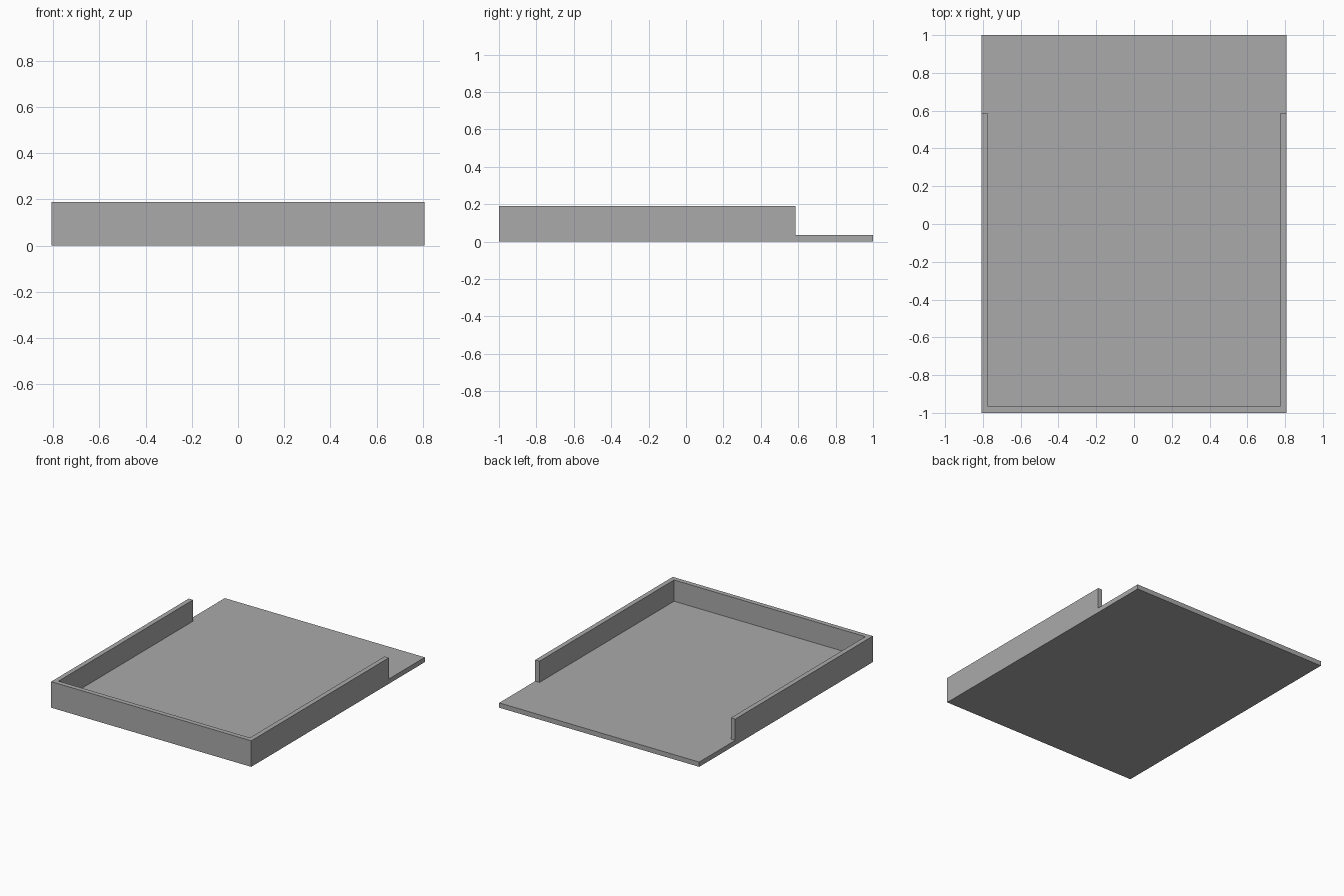
import bpy
import bmesh

if "Cube" in bpy.data.objects:
    bpy.data.objects.remove(bpy.data.objects["Cube"])

# Main dimensions
HALF_W, HALF_L, HEIGHT = 0.807, 1.0, 0.19
WALL, FLOOR = 0.035, 0.035
WALL_END = 0.585

grey = bpy.data.materials.new("plain grey")
grey.diffuse_color = (0.4, 0.4, 0.4, 1.0)
grey.use_nodes = True
grey.node_tree.nodes["Principled BSDF"].inputs["Base Color"].default_value = grey.diffuse_color


def prism(name, outline, z0, z1):
    """Extrude a flat outline from z0 up to z1."""
    bm = bmesh.new()
    face = bm.faces.new([bm.verts.new((x, y, z0)) for x, y in outline])
    top = bmesh.ops.extrude_face_region(bm, geom=[face])["geom"]
    moved = [v for v in top if isinstance(v, bmesh.types.BMVert)]
    bmesh.ops.translate(bm, verts=moved, vec=(0, 0, z1 - z0))
    bmesh.ops.recalc_face_normals(bm, faces=bm.faces)
    mesh = bpy.data.meshes.new(name)
    bm.to_mesh(mesh)
    bm.free()
    mesh.materials.append(grey)
    obj = bpy.data.objects.new(name, mesh)
    bpy.context.collection.objects.link(obj)
    return obj


# Solid block for the tray
tray = prism("tray", [(-HALF_W, -HALF_L), (HALF_W, -HALF_L),
                      (HALF_W, HALF_L), (-HALF_W, HALF_L)], 0, HEIGHT)

# T-shaped hollow: the tray interior plus the full-width open back
inner, wide, back = HALF_W - WALL, HALF_W + 0.2, HALF_L + 0.2
half = [(inner, -HALF_L + WALL), (inner, WALL_END),
        (wide, WALL_END), (wide, back)]
outline = half + [(-x, y) for x, y in reversed(half)]
cutter = prism("hollow_cutter", outline, FLOOR, HEIGHT + 0.2)
cutter.hide_render = True

# Cut the hollow, leaving a floor with a low front wall and two side walls
cut = tray.modifiers.new("hollow", "BOOLEAN")
cut.operation = "DIFFERENCE"
cut.solver = "EXACT"
cut.object = cutter
bpy.context.view_layer.objects.active = tray
bpy.ops.object.modifier_apply(modifier=cut.name)
bpy.data.objects.remove(cutter)
